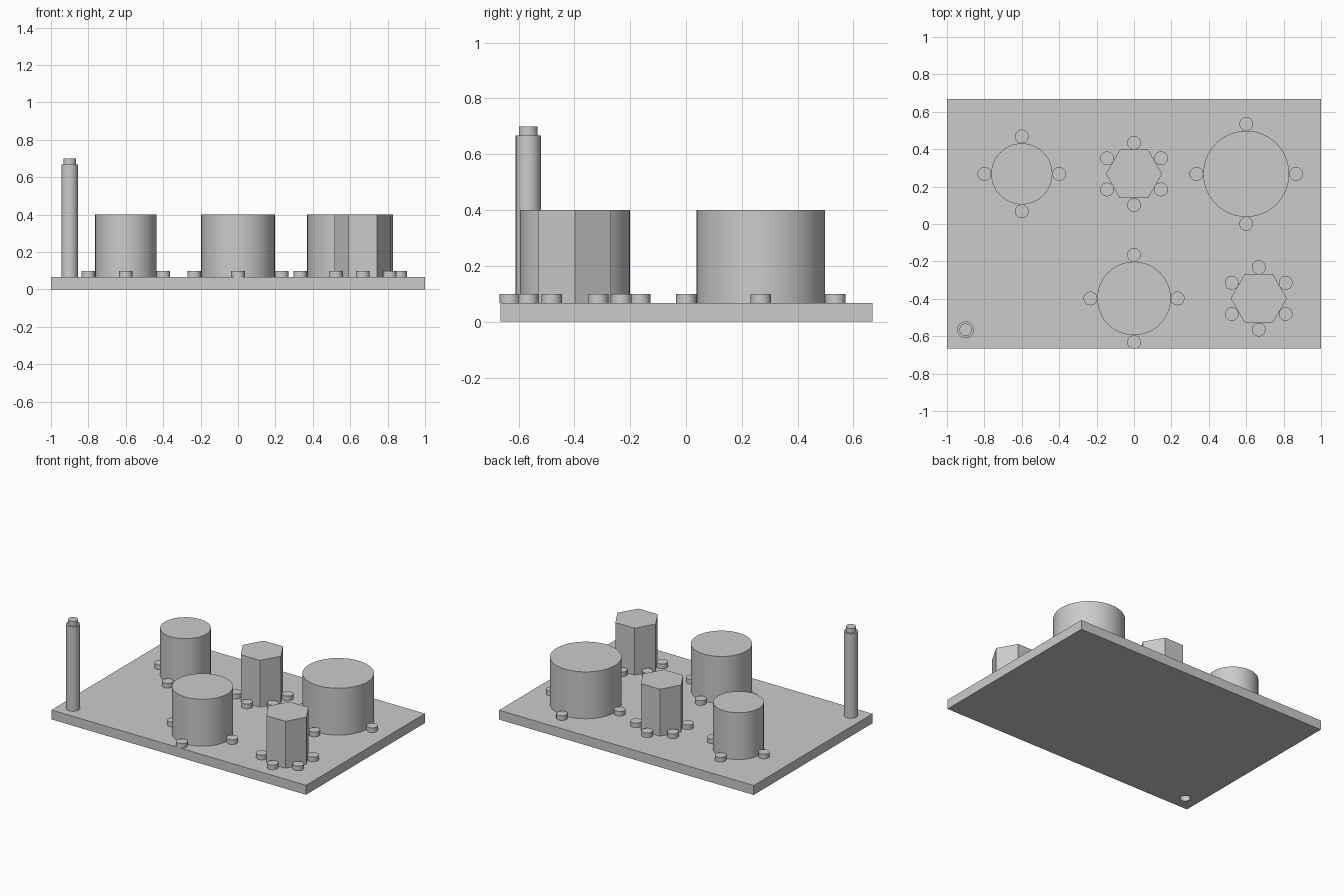
import bpy
from math import cos, sin, radians

if "Cube" in bpy.data.objects:
    bpy.data.objects.remove(bpy.data.objects["Cube"], do_unlink=True)

# Single plain grey
grey = bpy.data.materials.new("plain_grey")
grey.use_nodes = True
color = (0.6, 0.6, 0.6, 1)
grey.diffuse_color = color
grey.node_tree.nodes["Principled BSDF"].inputs["Base Color"].default_value = color

BOARD_TOP = 0.067
DRUM_TOP = 0.4
PAD_TOP = 0.1
PAD_R = 0.0367
ROW_BACK, ROW_FRONT = 0.268, -0.398


def cylinder(name, x, y, radius, z0, z1, sides=64, turn=0):
    """Upright cylinder or prism between two heights."""
    bpy.ops.mesh.primitive_cylinder_add(
        vertices=sides, radius=radius, depth=z1 - z0,
        location=(x, y, (z0 + z1) / 2), rotation=(0, 0, radians(turn)))
    obj = bpy.context.object
    obj.name = name
    obj.data.materials.append(grey)
    if sides > 6:
        bpy.ops.object.shade_smooth_by_angle(angle=radians(30))
    return obj


def pad_ring(name, x, y, distance, count):
    """Low round pads touching the sides of a column."""
    for i in range(count):
        a = radians(90 + 360 * i / count)
        cylinder(f"{name}_pad_{i + 1}", x + distance * cos(a), y + distance * sin(a),
                 PAD_R, BOARD_TOP, PAD_TOP, 32)


# Base board with a round socket under the post
bpy.ops.mesh.primitive_cube_add(size=1, location=(0, 0.0017, BOARD_TOP / 2))
board = bpy.context.object
board.name = "base_board"
board.dimensions = (2, 1.333, BOARD_TOP)
bpy.ops.object.transform_apply(location=False, rotation=False, scale=True)
board.data.materials.append(grey)

POST = (-0.9, -0.565)
cutter = cylinder("socket_cutter", *POST, 0.0333, -0.05, BOARD_TOP + 0.05, 32)
cutter.hide_render = True
cut = board.modifiers.new("socket", 'BOOLEAN')
cut.operation = 'DIFFERENCE'
cut.solver = 'EXACT'
cut.object = cutter
bpy.context.view_layer.objects.active = board
bpy.ops.object.modifier_apply(modifier=cut.name)
bpy.data.objects.remove(cutter, do_unlink=True)

# Round drums, each with four pads
for name, x, y, ring in (("small_drum", -0.6, ROW_BACK, 0.2),
                         ("medium_drum", 0, ROW_FRONT, 0.2333),
                         ("large_drum", 0.6, ROW_BACK, 0.2667)):
    cylinder(name, x, y, ring - PAD_R, BOARD_TOP, DRUM_TOP)
    pad_ring(name, x, y, ring, 4)

# Hexagonal columns, each with a pad per side
for name, x, y in (("back_hex_column", 0, ROW_BACK),
                   ("front_hex_column", 0.667, ROW_FRONT)):
    cylinder(name, x, y, 0.15, BOARD_TOP, DRUM_TOP, 6, turn=30)
    pad_ring(name, x, y, 0.1667, 6)

# Corner post with a peg on top
cylinder("corner_post", *POST, 0.045, BOARD_TOP, 0.667, 48)
cylinder("post_peg", *POST, 0.0333, 0.667, 0.7, 48)
